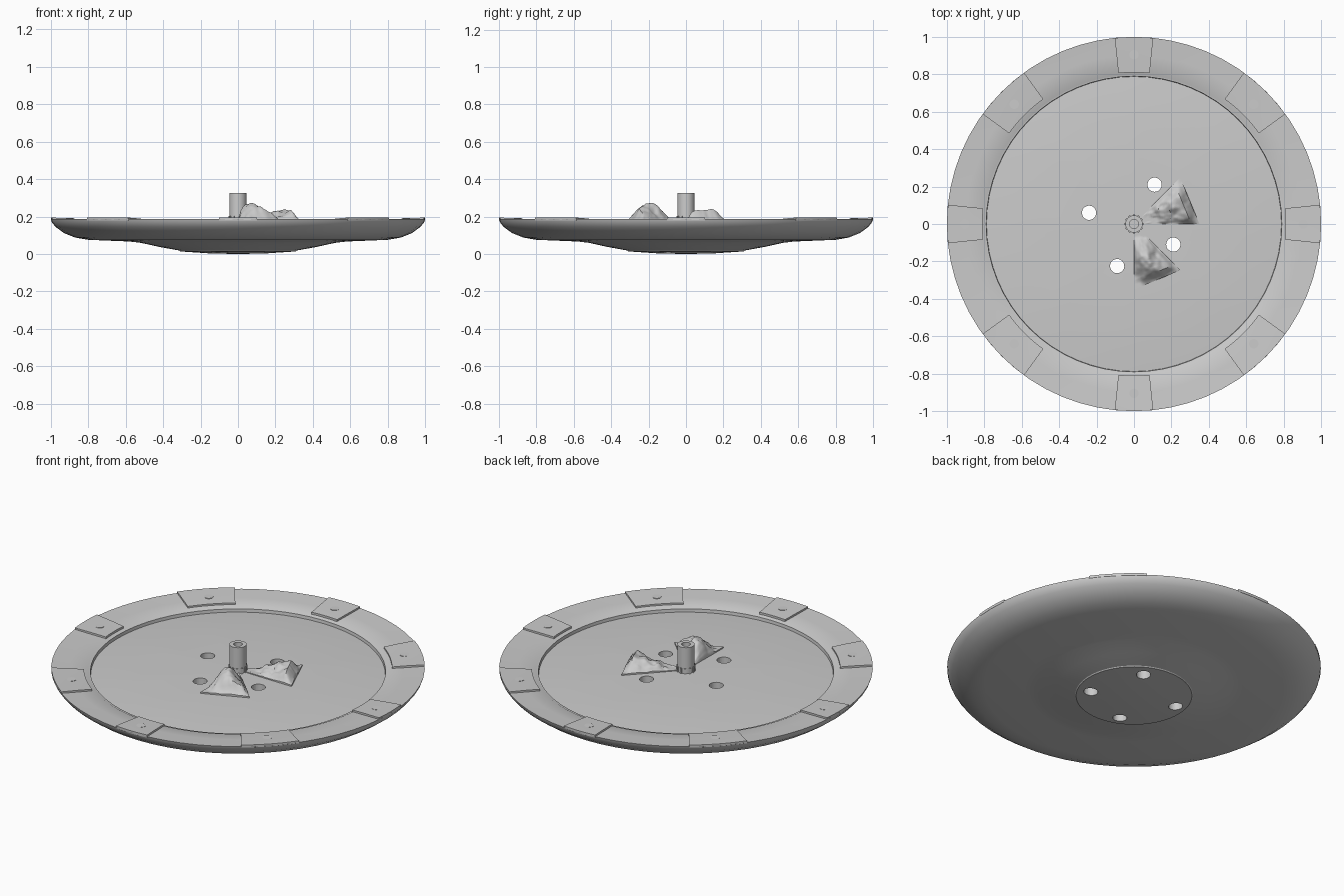
import bpy, bmesh, math
from mathutils import Vector, noise

if "Cube" in bpy.data.objects:
    bpy.data.objects.remove(bpy.data.objects["Cube"])

SEG = 64
TAU = 2 * math.pi


def finish(name, bm, angle=25):
    bmesh.ops.recalc_face_normals(bm, faces=bm.faces[:])
    me = bpy.data.meshes.new(name)
    bm.to_mesh(me)
    bm.free()
    ob = bpy.data.objects.new(name, me)
    bpy.context.collection.objects.link(ob)
    smooth(ob, angle)
    return ob


def smooth(ob, angle):
    bpy.ops.object.select_all(action='DESELECT')
    ob.select_set(True)
    bpy.context.view_layer.objects.active = ob
    bpy.ops.object.shade_smooth_by_angle(angle=math.radians(angle))


def lathe(name, profile, seg=SEG, angle=25):
    """Spin (r, z, octagon blend) points into a solid; r = 0 makes a pole."""
    bm = bmesh.new()
    rings = []
    for r, z, oct_mix in profile:
        if r == 0:
            rings.append([bm.verts.new((0, 0, z))])
            continue
        ring = []
        for i in range(seg):
            a = TAU * i / seg
            local = (a % (TAU / 8)) - TAU / 16
            flat = math.cos(TAU / 16) / math.cos(local)
            rr = r * (1 - oct_mix + oct_mix * flat)
            ring.append(bm.verts.new((rr * math.cos(a), rr * math.sin(a), z)))
        rings.append(ring)
    for A, B in zip(rings, rings[1:]):
        for i in range(seg):
            j = (i + 1) % seg
            if len(A) == 1:
                bm.faces.new((A[0], B[i], B[j]))
            elif len(B) == 1:
                bm.faces.new((A[i], A[j], B[0]))
            else:
                bm.faces.new((A[i], A[j], B[j], B[i]))
    return finish(name, bm, angle)


# Dish body: curved underside, rim, lip and shallow octagonal dome on top
body = lathe("dish_body", [
    (0, 0.0, 0), (0.16, 0.004, 0), (0.31, 0.014, 0), (0.315, 0.019, 0),
    (0.42, 0.038, 0), (0.52, 0.06, 0), (0.58, 0.067, 0), (0.80, 0.076, 0),
    (0.87, 0.088, 0), (0.93, 0.112, 0), (0.975, 0.145, 0), (0.995, 0.17, 0),
    (1.0, 0.186, 0), (0.90, 0.179, 0), (0.815, 0.174, 0), (0.80, 0.166, 0),
    (0.79, 0.165, 0), (0.788, 0.147, 0), (0.68, 0.155, 0.1), (0.55, 0.162, 0.4),
    (0.43, 0.166, 0.8), (0.36, 0.168, 1), (0.18, 0.170, 1), (0, 0.172, 0)])

# Four through holes
for x, y in [(0.11, 0.21), (-0.24, 0.06), (0.21, -0.11), (-0.09, -0.225)]:
    bpy.ops.mesh.primitive_cylinder_add(vertices=32, radius=0.038, depth=0.6, location=(x, y, 0.1))
    cutter = bpy.context.object
    cutter.name = "hole_cutter"
    cutter.hide_render = True
    bpy.context.view_layer.objects.active = body
    mod = body.modifiers.new("hole", 'BOOLEAN')
    mod.operation = 'DIFFERENCE'
    mod.solver = 'EXACT'
    mod.object = cutter
    bpy.ops.object.modifier_apply(modifier=mod.name)
    bpy.data.objects.remove(cutter, do_unlink=True)
smooth(body, 25)

# Central hollow post
lathe("centre_post", [(0, 0.16, 0), (0.046, 0.16, 0), (0.046, 0.325, 0), (0.024, 0.325, 0),
                      (0.024, 0.29, 0), (0, 0.29, 0)], 32)

# Small teeth round the foot of the post
for k in range(12):
    a = TAU * k / 12
    bpy.ops.mesh.primitive_cube_add(size=1, location=(0.047 * math.cos(a), 0.047 * math.sin(a), 0.185),
                                    rotation=(0, 0, a))
    bpy.context.object.scale = (0.008, 0.01, 0.036)
    bpy.context.object.name = "post_tooth"


# Raised rim pads, wider on the diagonals
def pad(center, half, r_in):
    bm = bmesh.new()
    n = 6
    section = [(r_in, 0.16), (r_in, 0.184), (0.9, 0.190), (0.999, 0.195), (0.999, 0.18), (0.97, 0.16)]
    rows = []
    for i in range(n + 1):
        a = center + half * (2 * i / n - 1)
        rows.append([bm.verts.new((r * math.cos(a), r * math.sin(a), z)) for r, z in section])
    for A, B in zip(rows, rows[1:]):
        for k in range(len(section)):
            m = (k + 1) % len(section)
            bm.faces.new((A[k], A[m], B[m], B[k]))
    bm.faces.new(rows[0])
    bm.faces.new(rows[-1])
    finish("rim_pad", bm)
    # faint round plug in the pad
    bpy.ops.mesh.primitive_cylinder_add(vertices=24, radius=0.025, depth=0.02,
        location=(0.905 * math.cos(center), 0.905 * math.sin(center), 0.1815))
    bpy.context.object.name = "pad_plug"


for k in range(8):
    diagonal = k % 2 == 1
    pad(TAU * k / 8, math.radians(9 if diagonal else 5.9), 0.825 if diagonal else 0.81)


# Rocky wedges filling two of the octagon's triangles
def wedge(name, a0, a1, bumps, offset):
    bm = bmesh.new()
    n = 28
    c0 = Vector((math.cos(a0), math.sin(a0), 0))
    c1 = Vector((math.cos(a1), math.sin(a1), 0))
    top, base = [], []
    for i in range(n + 1):
        u = 0.045 + (0.35 - 0.045) * i / n
        row, low = [], []
        for j in range(n + 1):
            p = c0.lerp(c1, j / n) * u
            h = sum(b * math.exp(-((p.x - x) ** 2 + (p.y - y) ** 2) / s ** 2) for x, y, b, s in bumps)
            h += 0.012 * noise.noise(p * 22 + offset) + 0.008 * noise.noise(p * 45 + offset)
            edge = min(1, (n - i) / 4, (j + 1) / 4, (n - j + 1) / 4)
            h = max(0.004, h * (0.25 + 0.75 * edge))
            row.append(bm.verts.new((p.x, p.y, 0.172 + h)))
            low.append(bm.verts.new((p.x, p.y, 0.16)))
        top.append(row)
        base.append(low)
    for i in range(n):
        for j in range(n):
            for g in (top, base):
                bm.faces.new((g[i][j], g[i + 1][j], g[i + 1][j + 1], g[i][j + 1]))
        for j in (0, n):
            bm.faces.new((top[i][j], top[i + 1][j], base[i + 1][j], base[i][j]))
            bm.faces.new((top[j][i], top[j][i + 1], base[j][i + 1], base[j][i]))
    finish(name, bm, 40)


wedge("rock_wedge_right", 0, TAU / 8,
      [(0.25, 0.13, 0.062, 0.07), (0.16, 0.08, 0.035, 0.06), (0.29, 0.05, 0.045, 0.05)], Vector((3, 1, 2)))
wedge("rock_wedge_front", -TAU / 4, -TAU / 8,
      [(0.05, -0.16, 0.07, 0.06), (0.08, -0.23, 0.065, 0.07), (0.16, -0.23, 0.04, 0.06)], Vector((7, 4, 1)))
